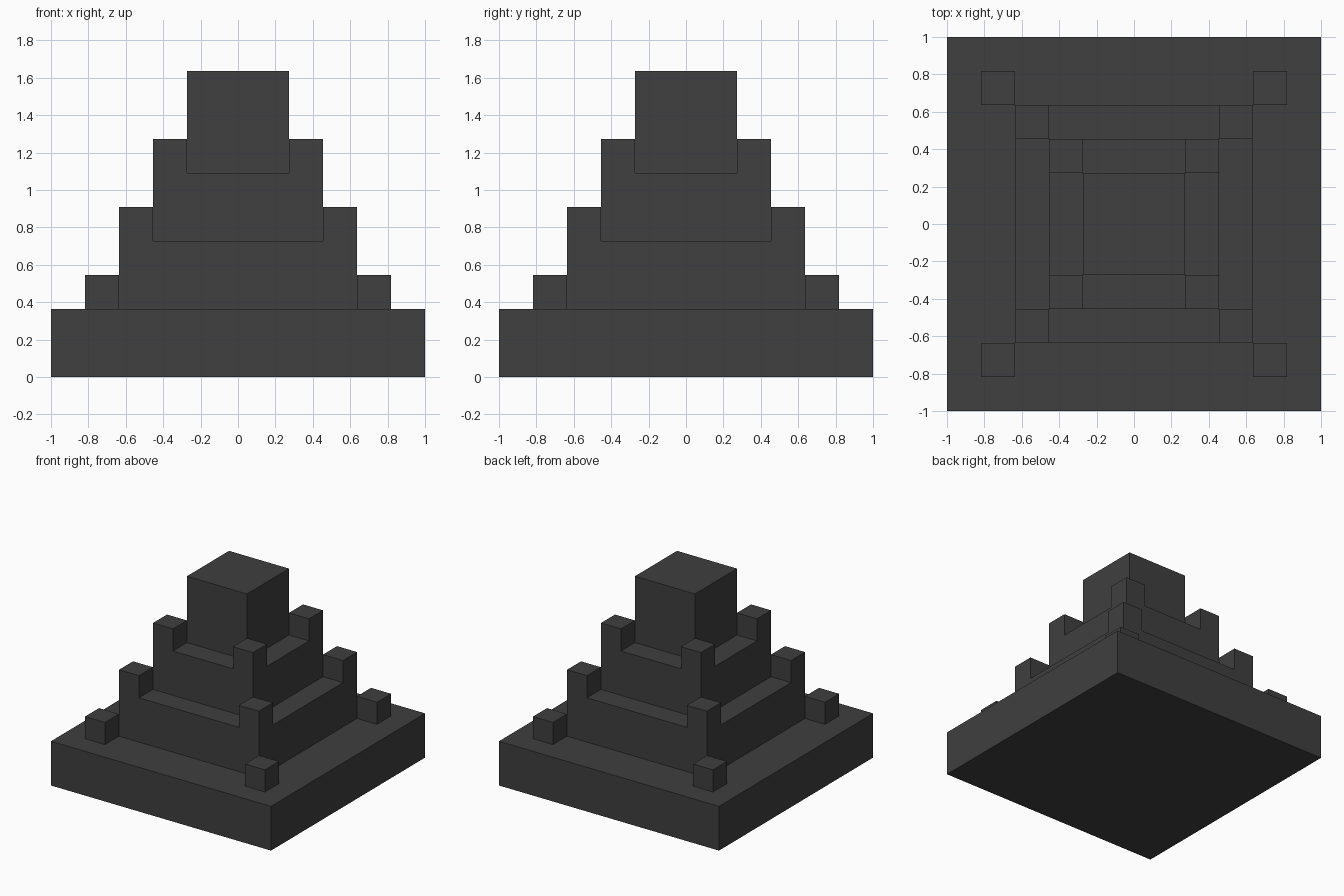
import bpy, bmesh

cube = bpy.data.objects.get("Cube")
if cube:
    bpy.data.objects.remove(cube, do_unlink=True)

U = 2 / 11  # one block: the base is eleven blocks wide

# Single dark stone colour
stone = bpy.data.materials.new("dark_grey_stone")
stone.use_nodes = True
color = (0.05, 0.05, 0.05, 1)
stone.diffuse_color = color
stone.node_tree.nodes["Principled BSDF"].inputs["Base Color"].default_value = color


def raise_faces(bm, faces, height):
    """Extrude faces straight up by a number of blocks."""
    geom = bmesh.ops.extrude_face_region(bm, geom=faces)["geom"]
    verts = [g for g in geom if isinstance(g, bmesh.types.BMVert)]
    bmesh.ops.translate(bm, verts=verts, vec=(0, 0, height * U))


def tier(name, half, z, height, post_inner=None):
    """Square slab; with post_inner, a one-block post rises at each corner."""
    lines = {half}
    if post_inner is not None:
        lines |= {post_inner, post_inner + 1}
    coords = sorted(lines | {-v for v in lines})
    bm = bmesh.new()
    grid = [[bm.verts.new((x * U, y * U, z * U)) for x in coords] for y in coords]
    n = len(coords) - 1
    for j in range(n):
        for i in range(n):
            bm.faces.new((grid[j][i], grid[j][i + 1], grid[j + 1][i + 1], grid[j + 1][i]))
    raise_faces(bm, bm.faces[:], height)
    # Corner posts grow out of the slab's top
    if post_inner is not None:
        top = (z + height) * U
        centre = (post_inner + 0.5) * U

        def is_post(f):
            c = f.calc_center_median()
            return (abs(c.z - top) < 1e-4 and abs(abs(c.x) - centre) < 1e-4
                    and abs(abs(c.y) - centre) < 1e-4)
        raise_faces(bm, [f for f in bm.faces if is_post(f)], 1)
    bmesh.ops.recalc_face_normals(bm, faces=bm.faces[:])
    mesh = bpy.data.meshes.new(name)
    bm.to_mesh(mesh)
    bm.free()
    mesh.materials.append(stone)
    bpy.context.collection.objects.link(bpy.data.objects.new(name, mesh))


# Stepped tiers from the ground up, in blocks
tier("base_slab", 5.5, 0, 2, post_inner=3.5)
tier("lower_tier", 3.5, 2, 2, post_inner=2.5)
tier("middle_tier", 2.5, 4, 2, post_inner=1.5)
tier("top_block", 1.5, 6, 3)
